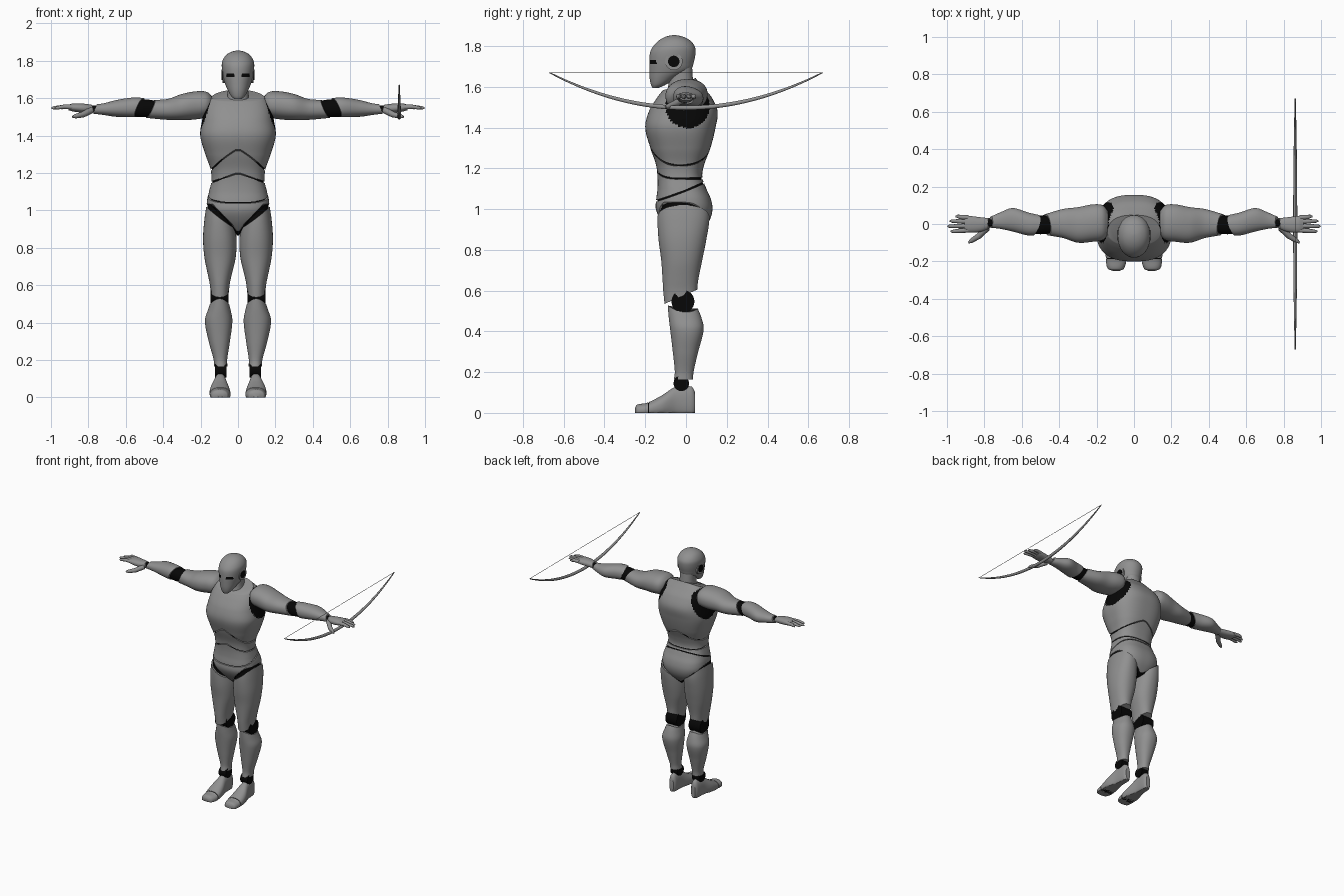
import bpy, bmesh, math

default_cube = bpy.data.objects.get("Cube")
if default_cube:
    bpy.data.objects.remove(default_cube, do_unlink=True)


def make_material(name, value):
    material = bpy.data.materials.new(name)
    material.use_nodes = True
    colour = (value, value, value, 1)
    material.diffuse_color = colour
    shader = material.node_tree.nodes["Principled BSDF"]
    shader.inputs["Base Color"].default_value = colour
    shader.inputs["Roughness"].default_value = 0.6
    return material


GREY = make_material("armour grey", 0.28)
BLACK = make_material("joint black", 0.002)
AXIS_ORDER = {"x": (0, 1, 2), "y": (1, 0, 2), "z": (1, 2, 0)}


def smooth(obj):
    bpy.ops.object.select_all(action="DESELECT")
    obj.select_set(True)
    bpy.context.view_layer.objects.active = obj
    bpy.ops.object.shade_smooth_by_angle(angle=math.radians(40))


def spans_at(keys, t):
    """Smooth interpolation of cross-section extents along a part."""
    t = min(max(t, keys[0][0]), keys[-1][0])
    i = 0
    while i < len(keys) - 2 and t > keys[i + 1][0]:
        i += 1
    before, a, b = keys[max(i - 1, 0)], keys[i], keys[i + 1]
    after = keys[min(i + 2, len(keys) - 1)]
    step = b[0] - a[0]
    f = (t - a[0]) / step
    result = []
    for k in range(1, 5):
        slope_a = (b[k] - before[k]) / (b[0] - before[0]) * step
        slope_b = (after[k] - a[k]) / (after[0] - a[0]) * step
        ease = f * f * (3 - 2 * f)
        result.append(a[k] + (b[k] - a[k]) * ease
                      + slope_a * f * (1 - f) ** 2 - slope_b * f * f * (1 - f))
    return result


def skin(name, axis, keys, low=None, high=None, material=GREY, side=1,
         columns=40, rows=28, power=0.9, inset=1.0, paint=None):
    """Loft through extents; low and high may vary around the section."""
    low = low or (lambda u, v: keys[0][0])
    high = high or (lambda u, v: keys[-1][0])
    bm = bmesh.new()
    rings = []
    for r in range(rows + 1):
        ring = []
        for c in range(columns):
            angle = math.tau * (c + 0.5) / columns
            u = math.copysign(abs(math.cos(angle)) ** power, math.cos(angle))
            v = math.copysign(abs(math.sin(angle)) ** power, math.sin(angle))
            t = low(u, v) + (high(u, v) - low(u, v)) * r / rows
            a0, a1, b0, b1 = spans_at(keys, t)
            values = (t, (a0 + a1 + (a1 - a0) * u * inset) / 2,
                      (b0 + b1 + (b1 - b0) * v * inset) / 2)
            x, y, z = (values[k] for k in AXIS_ORDER[axis])
            ring.append(bm.verts.new((x * side, y, max(z, 0))))
        rings.append(ring)
    for lower, upper in zip(rings, rings[1:]):
        for c in range(columns):
            d = (c + 1) % columns
            bm.faces.new((lower[c], lower[d], upper[d], upper[c]))
    bm.faces.new(rings[0])
    bm.faces.new(rings[-1])
    bmesh.ops.recalc_face_normals(bm, faces=bm.faces)
    for face in bm.faces:
        if paint and len(face.verts) == 4 and paint(*face.calc_center_median()):
            face.material_index = 1
    mesh = bpy.data.meshes.new(name)
    bm.to_mesh(mesh)
    bm.free()
    mesh.materials.append(material)
    if paint:
        mesh.materials.append(BLACK)
    obj = bpy.data.objects.new(name, mesh)
    bpy.context.collection.objects.link(obj)
    smooth(obj)


def tube(name, points, radii):
    """Tapered round tube along a path."""
    curve = bpy.data.curves.new(name, "CURVE")
    curve.dimensions = "3D"
    curve.bevel_depth = 1
    curve.bevel_resolution = 3
    curve.use_fill_caps = True
    spline = curve.splines.new("POLY")
    spline.points.add(len(points) - 1)
    for point, position, radius in zip(spline.points, points, radii):
        point.co = (*position, 1)
        point.radius = radius
    curve.materials.append(GREY)
    obj = bpy.data.objects.new(name, curve)
    bpy.context.collection.objects.link(obj)
    bpy.ops.object.select_all(action="DESELECT")
    obj.select_set(True)
    bpy.context.view_layer.objects.active = obj
    bpy.ops.object.convert(target="MESH")
    smooth(bpy.context.object)


def symmetric(rows):
    return [(t, -w, w, front, back) for t, w, front, back in rows]


# Torso: shared silhouette, cut into panels by seam lines
TORSO = symmetric([
    (.85, .03, -.03, .04), (.9, .09, -.085, .085), (.95, .14, -.125, .118),
    (1, .165, -.148, .13), (1.05, .166, -.146, .122), (1.1, .155, -.14, .1),
    (1.16, .142, -.14, .08), (1.22, .147, -.148, .09), (1.3, .175, -.175, .12),
    (1.4, .202, -.2, .145), (1.48, .192, -.182, .155), (1.55, .178, -.14, .125),
    (1.6, .15, -.1, .083), (1.64, .1, -.07, .05), (1.67, .06, -.06, .035)])
GAP = 0.004


def crotch_line(u, v):
    return min(.87 + .2 * abs(u), 1.03) if v < 0 else .885 + .145 * u * u


def belt_line(u, v):
    return 1.085 + .045 * v


def waist_line(u, v):
    return 1.15 + (.05 * (1 - abs(u)) if v < 0 else 0)


def rib_line(u, v):
    return 1.215 + (.115 if v < 0 else .08) * (1 - abs(u))


def neck_line(u, v):
    return 1.618 + .03 * v


def offset(line, amount):
    return lambda u, v: line(u, v) + amount


def shoulder_socket(x, y, z):
    return abs(x) > .11 and math.hypot(y - .008, z - 1.505) < .108


seams = [crotch_line, belt_line, waist_line, rib_line, neck_line]
for i, name in enumerate(["pelvis", "waist", "abdomen", "chest"]):
    skin(name, "z", TORSO, offset(seams[i], GAP), offset(seams[i + 1], -GAP),
         columns=96, rows=64 if name == "chest" else 24, power=.77,
         paint=shoulder_socket if name == "chest" else None)
skin("inner_core", "z", TORSO, offset(crotch_line, -.02), offset(neck_line, -.03),
     BLACK, columns=64, rows=50, power=.77, inset=.95)
skin("neck", "z", symmetric([(1.54, .068, -.1, .04), (1.62, .056, -.085, .035),
                             (1.7, .055, -.075, .03)]))


# Head: smooth mask with two dark eye slits
def eye_slit(x, y, z):
    return y < -.1 and .018 < abs(x) < .062 and abs(z - 1.723) < .009


skin("head", "z", symmetric([
    (1.595, .02, -.165, -.135), (1.61, .036, -.172, -.1), (1.64, .053, -.178, -.05),
    (1.68, .071, -.18, .02), (1.72, .081, -.18, .038), (1.77, .087, -.176, .047),
    (1.8, .083, -.16, .042), (1.83, .064, -.13, .017), (1.848, .035, -.095, -.02),
    (1.854, .01, -.065, -.05)]), columns=96, rows=64, power=.95, paint=eye_slit)


def disc(name, x0, x1, y, z, radius, material, side):
    ring = (y - radius, y + radius, z - radius, z + radius)
    skin(name, "x", [(x0, *ring), (x1, *ring)], material=material, side=side,
         rows=2, power=1)


UPPER_ARM = [(.14, -.06, .07, 1.53, 1.61), (.165, -.085, .1, 1.5, 1.633),
             (.22, -.095, .105, 1.487, 1.637), (.3, -.1, .09, 1.482, 1.622),
             (.38, -.075, .08, 1.484, 1.595), (.5, -.055, .045, 1.495, 1.59)]
FOREARM = [(.49, -.057, .045, 1.5, 1.6), (.56, -.062, .06, 1.498, 1.603),
           (.65, -.04, .085, 1.5, 1.59), (.72, -.025, .06, 1.51, 1.572),
           (.775, -.02, .035, 1.517, 1.565)]
PALM = [(.765, -.02, .03, 1.523, 1.562), (.82, -.042, .036, 1.522, 1.57),
        (.88, -.046, .043, 1.528, 1.572), (.905, -.038, .04, 1.535, 1.565)]
THIGH = [(.53, .05, .145, -.105, .05), (.6, .045, .15, -.112, .055),
         (.65, .035, .16, -.115, .06), (.75, .012, .18, -.122, .08),
         (.85, .008, .187, -.135, .1), (.95, .02, .18, -.14, .115),
         (1.03, .03, .168, -.135, .11)]
SHIN = [(.165, .056, .128, -.06, .035), (.2, .058, .13, -.055, .037),
        (.3, .043, .157, -.065, .06), (.41, .03, .177, -.078, .087),
        (.47, .04, .16, -.085, .075), (.53, .055, .14, -.09, .05)]
FOOT = [(-.25, .075, .115, 0, .025), (-.24, .055, .14, -.02, .04),
        (-.19, .04, .15, -.02, .05), (-.12, .045, .15, -.02, .085),
        (-.05, .06, .13, -.02, .128), (.03, .065, .12, -.02, .128),
        (.045, .075, .11, 0, .1)]


def thigh_top(u, v):
    return .96 + .06 * u


for label, side in (("left_", 1), ("right_", -1)):
    # Ear disc set in a ring
    disc(label + "ear_ring", .05, .084, -.06, 1.725, .043, GREY, side)
    disc(label + "ear_disc", .06, .087, -.06, 1.725, .028, BLACK, side)

    # Arm with dark elbow and wrist, cut on a slant
    skin(label + "upper_arm", "x", UPPER_ARM, side=side,
         high=lambda u, v: .468 - .022 * v + .01 * u)
    skin(label + "elbow", "x", [(.41, -.045, .04, 1.505, 1.58), (.5, -.055, .045, 1.498, 1.594),
                                (.59, -.045, .04, 1.505, 1.585)], material=BLACK, side=side)
    skin(label + "forearm", "x", FOREARM, side=side,
         low=lambda u, v: .527 - .022 * v - .015 * u,
         high=lambda u, v: .765 - .01 * v)
    disc(label + "wrist", .735, .8, .006, 1.542, .019, BLACK, side)
    skin(label + "palm", "x", PALM, low=lambda u, v: .774 + .008 * v, side=side)

    # Fingers and thumb
    for finger, y, tip in (("index", -.033, .98), ("middle", -.01, .998),
                           ("ring", .013, .985), ("little", .034, .955)):
        path = [(.885, y, 1.552), (.93, y * 1.1, 1.554), (tip - .012, y * 1.2, 1.548),
                (tip, y * 1.2, 1.546)]
        tube(label + finger + "_finger", [(x * side, py, z) for x, py, z in path],
             (.013, .012, .009, .004))
    path = [(.785, -.02, 1.535), (.83, -.065, 1.512), (.87, -.09, 1.503), (.885, -.1, 1.5)]
    tube(label + "thumb", [(x * side, y, z) for x, y, z in path], (.018, .016, .012, .005))

    # Leg with dark hip, knee and ankle
    skin(label + "hip", "z", THIGH, lambda u, v: .85, offset(thigh_top, .025),
         BLACK, side, inset=.9)
    skin(label + "thigh", "z", THIGH, lambda u, v: .57 + .035 * v, thigh_top, side=side)
    disc(label + "knee", .051, .147, -.015, .547, .056, BLACK, side)
    skin(label + "shin", "z", SHIN, side=side,
         high=lambda u, v: .495 + .025 * v * v - .008 * v)
    disc(label + "ankle", .061, .123, -.023, .145, .038, BLACK, side)
    skin(label + "foot", "y", FOOT, low=lambda u, v: -.181, side=side)
    skin(label + "toe_crease", "y", FOOT, lambda u, v: -.2, lambda u, v: -.16,
         BLACK, side, inset=.93)
    skin(label + "toe_cap", "y", FOOT, high=lambda u, v: -.186, side=side)

# Bow held in the left hand, with a taut string
BOW_X, REACH, STEPS = .862, .67, 32
limb, radii = [], []
for i in range(STEPS + 1):
    f = 2 * i / STEPS - 1
    limb.append((BOW_X, f * REACH, 1.497 + .173 * f * f))
    radii.append(.003 + .008 * (1 - f * f))
tube("bow", limb, radii)
tube("bow_string", [limb[0], limb[-1]], (.0015, .0015))
